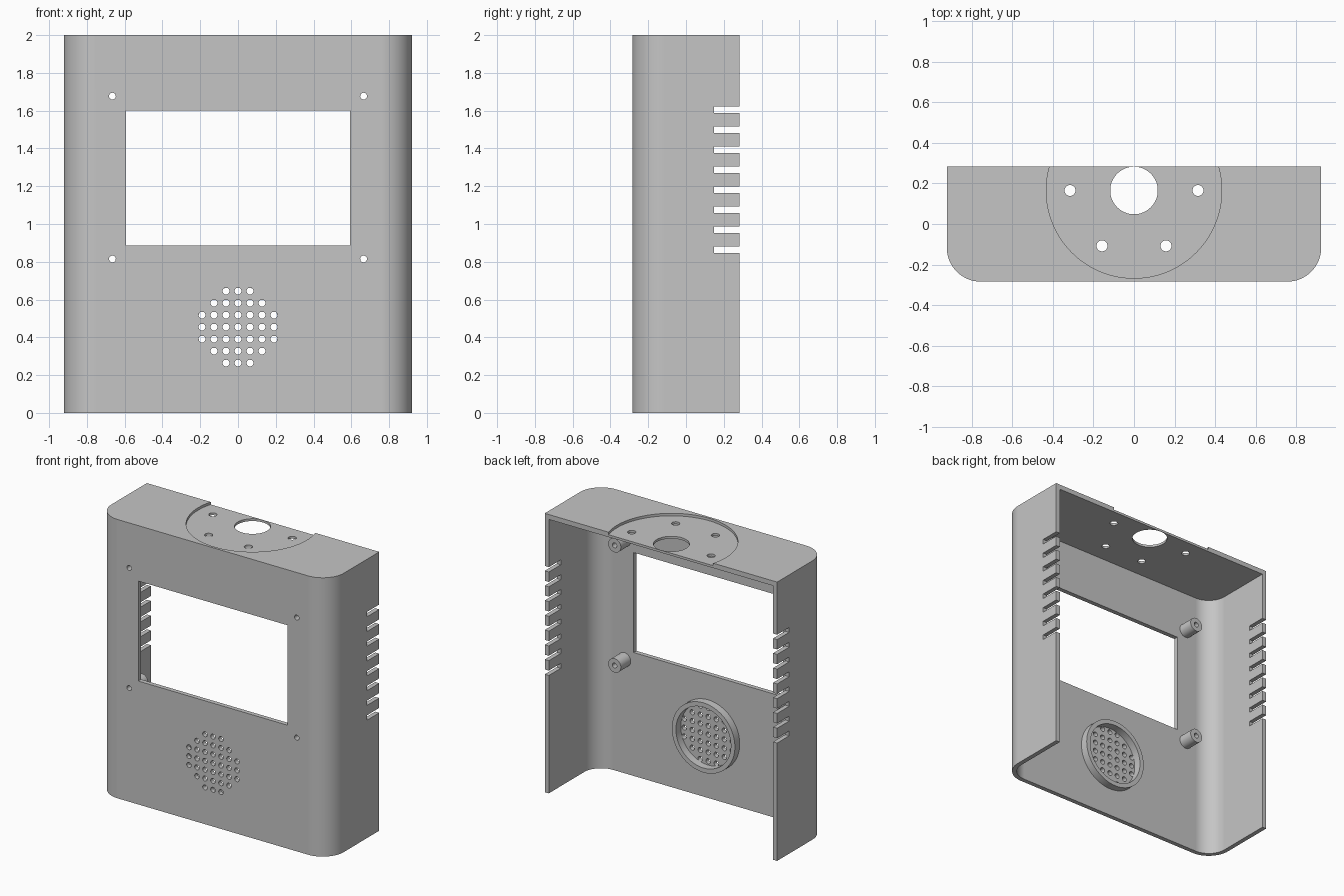
import bpy, bmesh, math
from mathutils import Matrix, Vector

if "Cube" in bpy.data.objects:
    bpy.data.objects.remove(bpy.data.objects["Cube"])

HALF_W, HALF_D, HEIGHT = 0.922, 0.284, 2.0
WALL, CORNER = 0.032, 0.168
FRONT_IN = -HALF_D + WALL
SPEAKER_Z = 0.454
SCREWS = [(sx * 0.665, z) for sx in (-1, 1) for z in (0.815, 1.677)]

gray = bpy.data.materials.new("plain gray")
gray.use_nodes = True
gray.diffuse_color = (0.56, 0.56, 0.56, 1)
gray.node_tree.nodes["Principled BSDF"].inputs["Base Color"].default_value = gray.diffuse_color


def to_object(bm, name):
    bmesh.ops.recalc_face_normals(bm, faces=bm.faces)
    mesh = bpy.data.meshes.new(name)
    bm.to_mesh(mesh)
    bm.free()
    obj = bpy.data.objects.new(name, mesh)
    bpy.context.collection.objects.link(obj)
    mesh.materials.append(gray)
    return obj


def add_box(bm, low, high):
    low, high = Vector(low), Vector(high)
    place = Matrix.Translation((low + high) / 2) @ Matrix.Diagonal((high - low).to_4d())
    bmesh.ops.create_cube(bm, size=1, matrix=place)


def add_rod(bm, start, end, radius, sides=32):
    start, end = Vector(start), Vector(end)
    axis = end - start
    turn = axis.to_track_quat('Z', 'Y').to_matrix().to_4x4()
    bmesh.ops.create_cone(bm, cap_ends=True, segments=sides, radius1=radius, radius2=radius,
                          depth=axis.length, matrix=Matrix.Translation((start + end) / 2) @ turn)


def rounded_prism(name, half_w, front, back, radius, bottom, top, steps=16):
    """Upright block whose two front corners are rounded."""
    points = [(half_w, back), (-half_w, back)]
    for side, first in ((-1, math.pi), (1, 1.5 * math.pi)):
        for i in range(steps + 1):
            a = first + i / steps * math.pi / 2
            points.append((side * (half_w - radius) + radius * math.cos(a),
                           front + radius + radius * math.sin(a)))
    bm = bmesh.new()
    face = bm.faces.new([bm.verts.new((x, y, bottom)) for x, y in points])
    grown = bmesh.ops.extrude_face_region(bm, geom=[face])["geom"]
    bmesh.ops.translate(bm, vec=(0, 0, top - bottom),
                        verts=[v for v in grown if isinstance(v, bmesh.types.BMVert)])
    return to_object(bm, name)


def finish(obj, cutters):
    """Cut the openings, then shade smooth with crisp edges."""
    bpy.ops.object.select_all(action='DESELECT')
    bpy.context.view_layer.objects.active = obj
    obj.select_set(True)
    for cutter in cutters:
        mod = obj.modifiers.new("cut", 'BOOLEAN')
        mod.operation, mod.solver, mod.object = 'DIFFERENCE', 'EXACT', cutter
        bpy.ops.object.modifier_apply(modifier=mod.name)
    bpy.ops.object.shade_smooth_by_angle(angle=math.radians(30))
    flat = obj.modifiers.new("even shading", 'WEIGHTED_NORMAL')
    flat.keep_sharp = True


# Case and the hollow, open at the back and the bottom
case = rounded_prism("case", HALF_W, -HALF_D, HALF_D, CORNER, 0, HEIGHT)
hollow = rounded_prism("hollow_cutter", HALF_W - WALL, FRONT_IN, 1, CORNER - WALL,
                       -1, HEIGHT - WALL - 0.003)

# Shallow round seat in the top
bm = bmesh.new()
add_rod(bm, (0, 0.165, HEIGHT - 0.018), (0, 0.165, HEIGHT + 0.1), 0.432, 96)
seat = to_object(bm, "top_seat_cutter")

# Screen window, speaker grille, vent slots and mounting holes
bm = bmesh.new()
add_box(bm, (-0.592, -0.5, 0.885), (0.592, -0.2, 1.602))
for i in range(-3, 4):
    for j in range(-3, 4):
        if i * i + j * j <= 10:
            x, z = i * 0.0635, SPEAKER_Z + j * 0.0635
            add_rod(bm, (x, -0.5, z), (x, -0.2, z), 0.018, 24)
for i in range(8):
    z = 0.863 + i * 0.106
    add_box(bm, (-1.2, 0.148, z - 0.0175), (1.2, 0.5, z + 0.0175))
add_rod(bm, (0, 0.165, 1.9), (0, 0.165, 2.1), 0.117, 64)
for degrees in (0, -60, -120, -180):
    a = math.radians(degrees)
    x, y = 0.315 * math.cos(a), 0.165 + 0.315 * math.sin(a)
    add_rod(bm, (x, y, 1.9), (x, y, 2.1), 0.027)
for x, z in SCREWS:
    add_rod(bm, (x, -0.5, z), (x, 0.1, z), 0.018, 24)
openings = to_object(bm, "openings_cutter")
finish(case, [hollow, seat, openings])

# Hollow screw posts behind the front
bm = bmesh.new()
for x, z in SCREWS:
    add_rod(bm, (x, FRONT_IN - 0.002, z), (x, FRONT_IN + 0.112, z), 0.05)
finish(to_object(bm, "screw_posts"), [openings])

# Speaker holder ring behind the grille
bm = bmesh.new()
add_rod(bm, (0, FRONT_IN - 0.002, SPEAKER_Z), (0, FRONT_IN + 0.055, SPEAKER_Z), 0.25, 64)
ring = to_object(bm, "speaker_ring")
bm = bmesh.new()
add_rod(bm, (0, FRONT_IN - 0.1, SPEAKER_Z), (0, FRONT_IN + 0.2, SPEAKER_Z), 0.218, 64)
bore = to_object(bm, "speaker_bore_cutter")
finish(ring, [bore])

for cutter in (hollow, seat, openings, bore):
    bpy.data.objects.remove(cutter)
